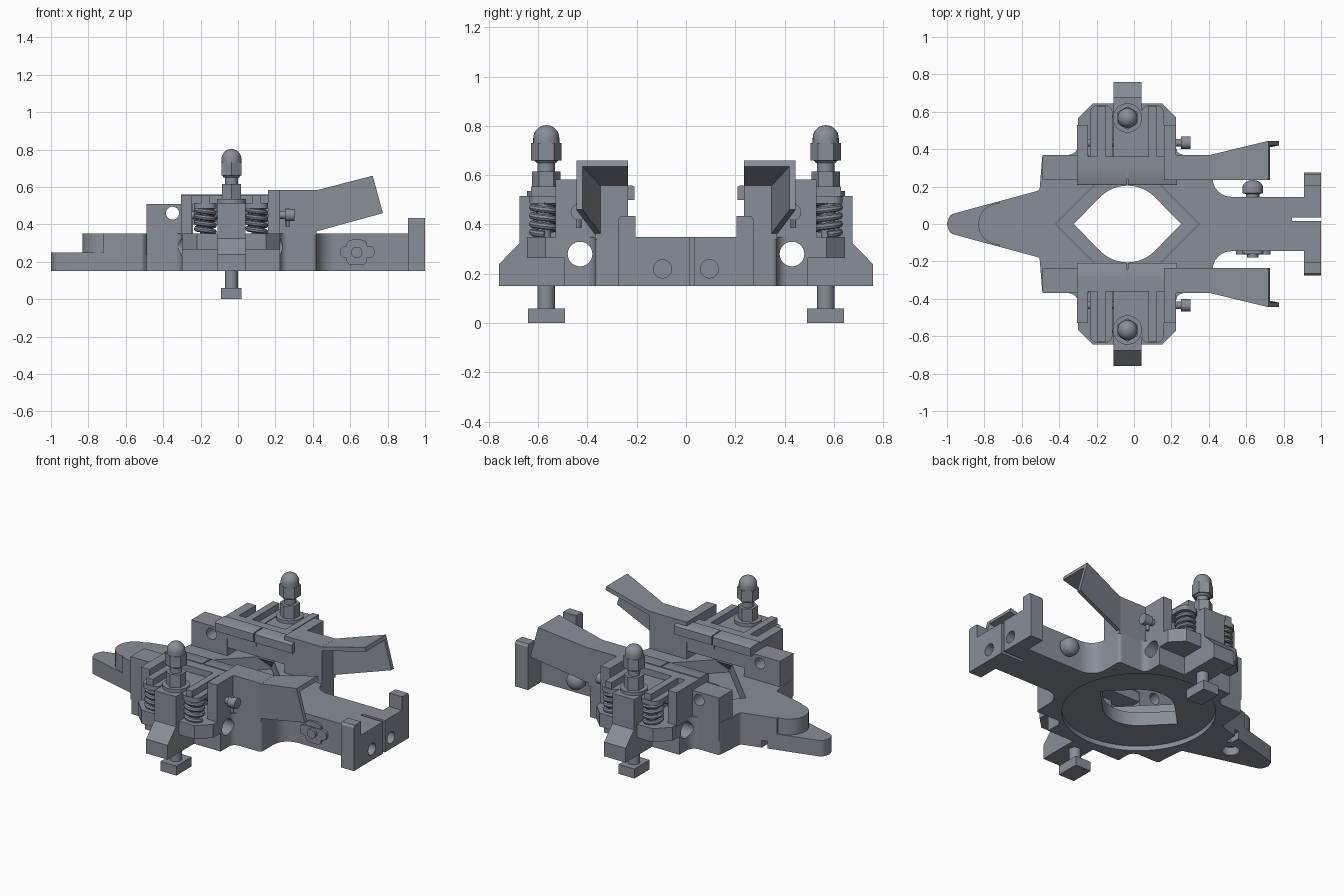
import bpy, bmesh, math
from math import sin, cos, pi
from mathutils import Vector, Matrix

if "Cube" in bpy.data.objects:
    bpy.data.objects.remove(bpy.data.objects["Cube"])

CX = -0.035   # centre of the opening and clamp bolts
steel = bpy.data.materials.new("blue_grey_steel")
steel.diffuse_color = (0.25, 0.27, 0.31, 1)
steel.use_nodes = True
steel.node_tree.nodes["Principled BSDF"].inputs["Base Color"].default_value = steel.diffuse_color


def finish(name, bm, mirror=False):
    bmesh.ops.recalc_face_normals(bm, faces=bm.faces)
    me = bpy.data.meshes.new(name)
    bm.to_mesh(me)
    bm.free()
    me.materials.append(steel)
    ob = bpy.data.objects.new(name, me)
    bpy.context.collection.objects.link(ob)
    if mirror:
        m = ob.modifiers.new("mirror", 'MIRROR')
        m.use_axis = (False, True, False)
        m.use_mirror_merge = False
    return ob


def loft(name, a, b, mirror=False):
    bm = bmesh.new()
    va, vb = [bm.verts.new(p) for p in a], [bm.verts.new(p) for p in b]
    n = len(va)
    bm.faces.new(va)
    bm.faces.new(vb[::-1])
    for i in range(n):
        bm.faces.new((va[i], vb[i], vb[(i + 1) % n], va[(i + 1) % n]))
    return finish(name, bm, mirror)


def prism(name, pts, lo, hi, axis='z', mirror=False):
    f = {'z': lambda p, t: (p[0], p[1], t), 'x': lambda p, t: (t, p[0], p[1]),
         'y': lambda p, t: (p[0], t, p[1])}[axis]
    return loft(name, [f(p, lo) for p in pts], [f(p, hi) for p in pts], mirror)


def box(name, x0, x1, y0, y1, z0, z1, mirror=False):
    return prism(name, [(x0, y0), (x1, y0), (x1, y1), (x0, y1)], z0, z1, 'z', mirror)


def ring(cx, cy, r, n=32, start=0.0):
    return [(cx + r * cos(start + 2 * pi * i / n), cy + r * sin(start + 2 * pi * i / n)) for i in range(n)]


def rounded(pts, steps=6):
    """Closed outline from (x, y, radius) corners."""
    out = []
    for i, (x, y, r) in enumerate(pts):
        p = Vector((x, y))
        if r == 0:
            out.append((x, y))
            continue
        a = (Vector(pts[i - 1][:2]) - p).normalized()
        b = (Vector(pts[(i + 1) % len(pts)][:2]) - p).normalized()
        half = a.angle(b) / 2
        c = p + (a + b).normalized() * (r / sin(half))
        s, e = p + a * (r / math.tan(half)) - c, p + b * (r / math.tan(half)) - c
        turn = s.angle_signed(e)
        for k in range(steps + 1):
            t = -turn * k / steps
            out.append((c.x + s.x * cos(t) - s.y * sin(t), c.y + s.x * sin(t) + s.y * cos(t)))
    return out


def lathe(name, cx, cy, prof, n=24, mirror=False):
    bm = bmesh.new()
    rows = [[bm.verts.new((*p, z)) for p in ring(cx, cy, max(r, 0.001), n)] for r, z in prof]
    bm.faces.new(rows[0])
    bm.faces.new(rows[-1])
    for a, b in zip(rows, rows[1:]):
        for i in range(n):
            bm.faces.new((a[i], a[(i + 1) % n], b[(i + 1) % n], b[i]))
    return finish(name, bm, mirror)


def bake(ob):
    bpy.context.view_layer.update()
    me = bpy.data.meshes.new_from_object(ob.evaluated_get(bpy.context.evaluated_depsgraph_get()))
    ob.modifiers.clear()
    return me


def cut(ob, *cutters):
    for c in cutters:
        c.hide_render = True
        m = ob.modifiers.new("cut", 'BOOLEAN')
        m.operation, m.object, m.solver = 'DIFFERENCE', c, 'EXACT'
        ob.data = bake(ob)
        bpy.data.objects.remove(c)


def side_holes():
    return [prism("side_hole", ring(s * 0.43, 0.28, 0.05), -0.6, 0.6, 'x') for s in (1, -1)]


# Base plate: half outline mirrored across y, stepped down at the nose
half = [(-0.985, 0.05, 0.04), (-0.505, 0.18, 0.02), (-0.49, 0.37, 0.015), (-0.30, 0.37, 0.05),
        (-0.30, 0.565, 0), (-0.22, 0.645, 0), (0.15, 0.645, 0), (0.225, 0.57, 0), (0.225, 0.37, 0.04),
        (0.42, 0.37, 0.02), (0.42, 0.145, 0.1), (0.93, 0.145, 0)]
full = [(-1.0, 0, 0)] + half + [(x, -y, r) for x, y, r in reversed(half)]
base = prism("base_plate", rounded(full), 0.15, 0.35)
nose_zone = box("nose_step", -1.1, -0.72, -0.3, 0.3, 0.25, 0.5)
cut(nose_zone, prism("nose_round", ring(-0.72, 0, 0.112), 0.2, 0.6))

# Opening: round with two tangent points, inside a shallow diamond recess; wings are undercut
arc = [(CX + 0.205 * cos(a), 0.205 * sin(a)) for a in [pi / 4 + i * pi / 32 for i in range(17)]]
lens = [(CX + 0.287, 0)] + arc + [(CX - 0.287, 0)] + [(x, -y) for x, y in reversed(arc)]
cut(base, nose_zone,
    box("nose_notch", -0.665, -0.63, 0.07, 0.25, 0.1, 0.195),
    prism("nose_socket", ring(-0.72, 0, 0.05), 0.1, 0.2),
    prism("under_recess", ring(CX, 0, 0.44, 64), 0.1, 0.18),
    prism("lens_opening", lens, 0.1, 0.5),
    prism("diamond_recess", ring(CX, 0, 0.383, 4), 0.265, 0.5),
    box("wing_undercut_0", -0.5, 0.5, 0.495, 0.8, 0.1, 0.265),
    box("wing_undercut_1", -0.5, 0.5, -0.8, -0.495, 0.1, 0.265),
    *side_holes())

# Tail end block with two uprights
end = prism("end_block", [(-0.275, 0.15), (0.275, 0.15), (0.275, 0.42), (0.265, 0.435), (0.205, 0.435),
                          (0.205, 0.35), (-0.205, 0.35), (-0.205, 0.435), (-0.265, 0.435), (-0.275, 0.42)],
            0.91, 1.0, 'x')
slot = lambda: box("tail_slot", 0.845, 1.1, 0.015, 0.035, 0.1, 0.5)
cut(end, slot(), *[prism("end_hole", ring(s * 0.095, 0.22, 0.037, 24), 0.85, 1.1, 'x') for s in (1, -1)])
cut(base, slot())

# Cross screw through the tail with a wing nut and a domed knob
prism("cross_screw", ring(0.635, 0.25, 0.03, 20), -0.18, 0.19, 'y')
prism("wing_nut_hub", rounded([(0.58, 0.182, 0.03), (0.69, 0.182, 0.03), (0.69, 0.318, 0.03), (0.58, 0.318, 0.03)]),
      -0.158, -0.14, 'y')
prism("wing_nut_wings", rounded([(0.545, 0.22, 0.03), (0.73, 0.22, 0.03), (0.73, 0.285, 0.03), (0.545, 0.285, 0.03)]),
      -0.163, -0.14, 'y')
knob = lathe("screw_knob", 0, 0, [(0.035, 0), (0.035, 0.02), (0.055, 0.025)] +
             [(0.055 * cos(a), 0.055 + 0.04 * sin(a)) for a in [i * pi / 12 for i in range(7)]])
knob.data.transform(Matrix.Translation((0.635, 0.14, 0.25)) @ Matrix.Rotation(-pi / 2, 4, 'X'))

# Jaw blocks at each end of the two clamps
left = box("jaw_left_block", -0.49, -0.24, 0.235, 0.37, 0.24, 0.51, True)
cut(left, prism("pin_hole", ring(-0.35, 0.46, 0.035, 24), -0.6, 0.6, 'y'))
prism("jaw_right_block", [(0.16, 0.235), (0.42, 0.235), (0.42, 0.37), (0.225, 0.37), (0.225, 0.53), (0.16, 0.53)],
      0.34, 0.583, 'z', True)
box("jaw_left_cheek", -0.305, -0.245, 0.235, 0.53, 0.34, 0.555, True)
box("jaw_body", -0.30, 0.17, 0.24, 0.36, 0.40, 0.555, True)

# Gripping pads, split in the middle
for i, (x0, x1) in enumerate([(-0.305, CX - 0.004), (CX + 0.004, 0.23)]):
    prism(f"jaw_pad_{i}", [(0.208, 0.50), (0.208, 0.552), (0.218, 0.558), (0.3, 0.56), (0.3, 0.46), (0.235, 0.46), (0.235, 0.50)],
          x0, x1, 'x', True)

# Outward arms, an angled L section rising towards the tail
loft("lever_arm",
     [(0.41, 0.37, 0.58), (0.41, 0.37, 0.36), (0.41, 0.345, 0.36), (0.41, 0.345, 0.555), (0.41, 0.235, 0.555), (0.41, 0.235, 0.58)],
     [(0.72, 0.445, 0.66), (0.775, 0.445, 0.46), (0.775, 0.42, 0.46), (0.727, 0.42, 0.635), (0.727, 0.235, 0.635), (0.72, 0.235, 0.66)],
     True)

# Centre post with sloped foot
post = prism("clamp_post", [(0.33, 0.34), (0.49, 0.15), (0.758, 0.15), (0.758, 0.24), (0.675, 0.325), (0.675, 0.515), (0.33, 0.515)],
             CX - 0.075, CX + 0.075, 'x', True)
cut(post, *side_holes())

# Clamp bolt with foot, washer, nut and domed cap nut
by = 0.567
box("bolt_foot", CX - 0.055, CX + 0.055, by - 0.075, by + 0.075, 0, 0.06, True)
lathe("bolt_shank", CX, by, [(0.035, 0.05), (0.035, 0.67)], 24, True)
lathe("bolt_washer", CX, by, [(0.078, 0.515), (0.078, 0.535)], 32, True)
prism("bolt_nut", ring(CX, by, 0.058, 6, pi / 6), 0.535, 0.615, 'z', True)
prism("cap_nut", ring(CX, by, 0.062, 6, pi / 6), 0.66, 0.73, 'z', True)
lathe("cap_dome", CX, by, [(0.04, 0.65), (0.053, 0.665), (0.053, 0.75)] +
      [(0.053 * cos(i * pi / 16), 0.75 + 0.053 * sin(i * pi / 16)) for i in range(1, 9)], 24, True)

# Springs either side of the post, each under a finger of the jaw
for i, sx in enumerate((-0.175, 0.1)):
    cu = bpy.data.curves.new("spring", 'CURVE')
    cu.dimensions, cu.bevel_depth, cu.bevel_resolution, cu.use_fill_caps = '3D', 0.014, 2, True
    sp = cu.splines.new('POLY')
    n, turns = 100, 4
    sp.points.add(n)
    for k, p in enumerate(sp.points):
        a = 2 * pi * turns * k / n
        p.co = (sx + 0.048 * cos(a), 0.575 + 0.048 * sin(a), 0.36 + 0.135 * k / n, 1)
    tmp = bpy.data.objects.new("spring_path", cu)
    bpy.context.collection.objects.link(tmp)
    bm = bmesh.new()
    bm.from_mesh(bake(tmp))
    bpy.data.objects.remove(tmp)
    finish(f"spring_{i}", bm, True)
    lathe(f"spring_guide_{i}", sx, 0.575, [(0.028, 0.34), (0.028, 0.5)], 16, True)
    box(f"spring_finger_{i}", sx - 0.022, sx + 0.022, 0.3, 0.63, 0.49, 0.555, True)
    prism(f"spring_cap_{i}", rounded([(sx - 0.06, 0.33, 0.03), (sx - 0.06, 0.635, 0.04),
                                      (sx + 0.06, 0.635, 0.04), (sx + 0.06, 0.33, 0.03)]), 0.485, 0.515, 'z', True)
    prism(f"hinge_barrel_{i}", ring(0.43, 0.46, 0.045, 24), sx - 0.06, sx + 0.06, 'x', True)

# Hinge pin running through the cheeks, with a small cross pin
prism("hinge_pin", ring(0.435, 0.45, 0.02, 16), -0.29, 0.26, 'x', True)
prism("hinge_pin_head", ring(0.435, 0.45, 0.033, 20), 0.25, 0.302, 'x', True)
lathe("cross_pin", 0.265, 0.435, [(0.011, 0.385), (0.011, 0.485)], 12, True)

# Smooth round faces, keep edges crisp
bpy.ops.object.select_all(action='SELECT')
bpy.context.view_layer.objects.active = base
bpy.ops.object.shade_smooth_by_angle(angle=math.radians(30))
